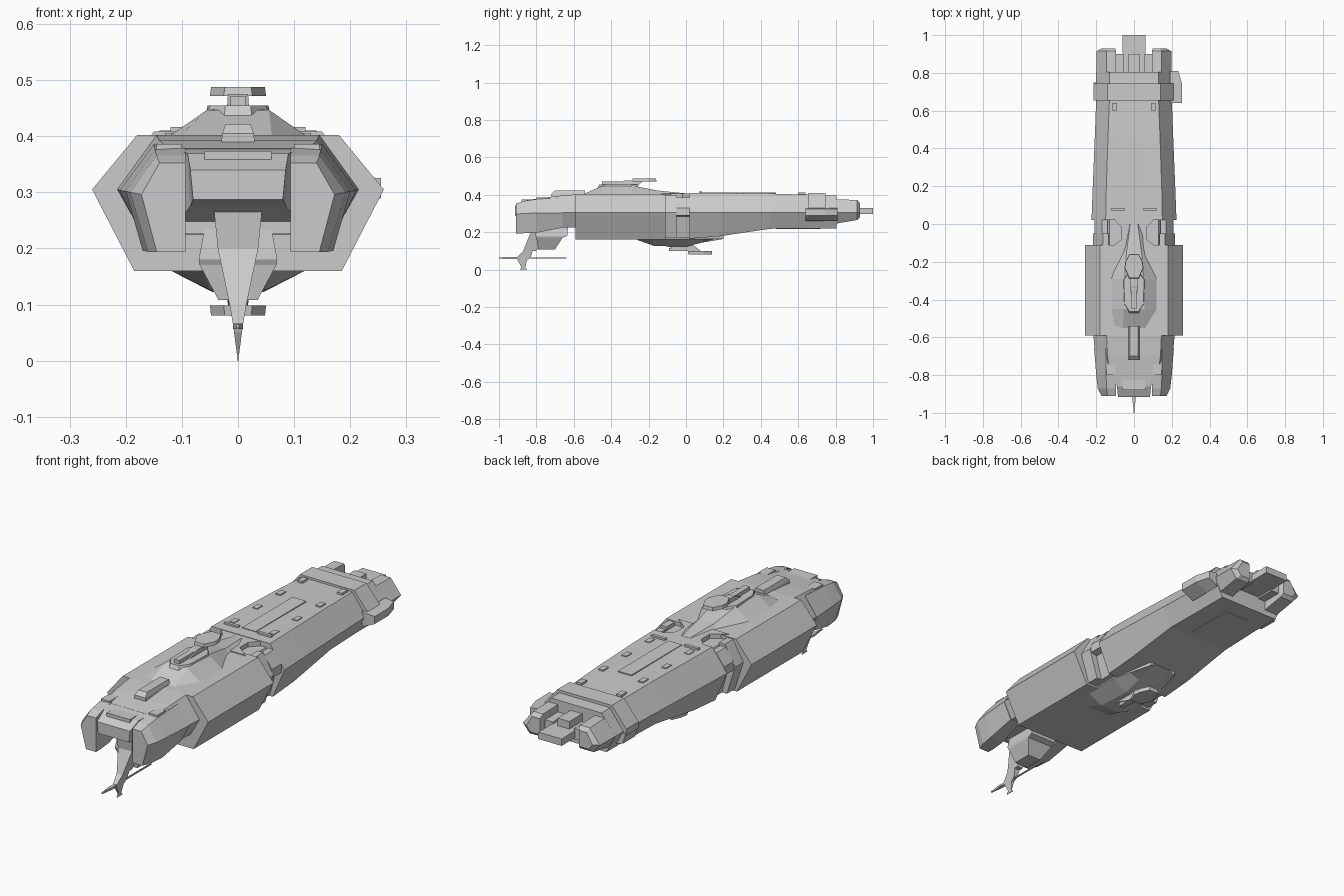
import bpy, bmesh


def mesh(name, rings, mirror=False):
    """Skin a list of equal-length point rings and cap both ends."""
    bm = bmesh.new()
    vs = [[bm.verts.new(p) for p in r] for r in rings]
    n = len(rings[0])
    for a, b in zip(vs, vs[1:]):
        for i in range(n):
            j = (i + 1) % n
            bm.faces.new((a[i], a[j], b[j], b[i]))
    bm.faces.new(vs[0][::-1])
    bm.faces.new(vs[-1])
    bmesh.ops.recalc_face_normals(bm, faces=bm.faces)
    me = bpy.data.meshes.new(name)
    bm.to_mesh(me)
    bm.free()
    ob = bpy.data.objects.new(name, me)
    bpy.context.collection.objects.link(ob)
    if mirror:
        ob.modifiers.new("mirror", 'MIRROR').use_mirror_merge = False
    return ob


def hull(name, sections):
    """Symmetric loft along y; each section is (y, half profile of (x, z))."""
    return mesh(name, [[(x, y, z) for x, z in h] + [(-x, y, z) for x, z in h[::-1]]
                       for y, h in sections])


def side(name, sections):
    """Mirrored pair lofted along y from closed (x, z) profiles."""
    return mesh(name, [[(x, y, z) for x, z in p] for y, p in sections], True)


def tower(name, levels):
    """Rectangular loft along z; levels are (z, y0, y1, half width)."""
    return mesh(name, [[(-w, a, z), (w, a, z), (w, b, z), (-w, b, z)] for z, a, b, w in levels])


def plate(name, half, z0, z1, inset=1.0):
    """Symmetric plan outline of (x, y) raised from z0 to z1."""
    out = half + [(-x, y) for x, y in half[::-1]]
    cy = sum(p[1] for p in out) / len(out)
    return mesh(name, [[(x, y, z0) for x, y in out],
                       [(x * inset, cy + (y - cy) * inset, z1) for x, y in out]])


def box(name, x0, x1, y0, y1, z0, z1, mirror=False):
    return mesh(name, [[(x0, y0, z), (x1, y0, z), (x1, y1, z), (x0, y1, z)] for z in (z0, z1)], mirror)


# --- main hull blocks ---
mid = [(0.18, 0.402), (0.26, 0.305), (0.185, 0.16)]
hull("mid_hull", [(-0.59, mid), (-0.11, mid)])
neck = [(0.13, 0.385), (0.185, 0.305), (0.15, 0.17)]
hull("neck", [(-0.12, neck), (0.03, neck)])
hull("rear_hull", [
    (0.02, [(0.15, 0.408), (0.225, 0.305), (0.165, 0.165)]),
    (0.18, [(0.147, 0.408), (0.219, 0.305), (0.165, 0.178)]),
    (0.45, [(0.138, 0.406), (0.208, 0.305), (0.16, 0.218)]),
    (0.66, [(0.13, 0.40), (0.20, 0.305), (0.155, 0.22)]),
    (0.805, [(0.13, 0.395), (0.20, 0.305), (0.155, 0.22)])])

# --- neck spine and collars ---
plate("neck_spine", [(0.13, -0.13), (0.065, -0.08), (0.065, -0.02), (0.12, 0.04)], 0.37, 0.406)
side("front_collar", [(y, [(0.135, 0.398), (0.165, 0.398), (0.218, 0.305), (0.175, 0.17), (0.13, 0.17)])
                      for y in (-0.11, -0.05)])
side("rear_collar", [(y, [(0.14, 0.385), (0.17, 0.385), (0.21, 0.33), (0.21, 0.29), (0.17, 0.28)])
                     for y in (-0.05, 0.02)])

# --- head ---
hull("head", [
    (-0.59, [(0.145, 0.402), (0.215, 0.305), (0.17, 0.225)]),
    (-0.70, [(0.14, 0.392), (0.205, 0.303), (0.165, 0.225)]),
    (-0.80, [(0.125, 0.378), (0.185, 0.30), (0.15, 0.226)])])
hull("head_roof", [
    (-0.76, [(0.12, 0.383), (0.12, 0.23)]),
    (-0.86, [(0.09, 0.369), (0.085, 0.275)]),
    (-0.915, [(0.085, 0.34), (0.08, 0.287)])])
side("jaw", [
    (-0.91, [(0.094, 0.352), (0.14, 0.352), (0.172, 0.296), (0.145, 0.194), (0.094, 0.194)]),
    (-0.87, [(0.094, 0.366), (0.145, 0.366), (0.192, 0.30), (0.160, 0.194), (0.094, 0.194)]),
    (-0.80, [(0.094, 0.379), (0.148, 0.376), (0.200, 0.302), (0.170, 0.196), (0.10, 0.196)]),
    (-0.66, [(0.12, 0.390), (0.150, 0.386), (0.211, 0.303), (0.172, 0.224), (0.12, 0.224)])])
box("brow_plate", -0.06, 0.06, -0.88, -0.80, 0.355, 0.374)
box("jaw_plate", 0.10, 0.145, -0.80, -0.74, 0.37, 0.386, True)
tower("bow_gun_house", [(0.37, -0.72, -0.54, 0.032), (0.405, -0.72, -0.54, 0.028),
                        (0.422, -0.70, -0.54, 0.022)])

# --- chin sensor pod, blade and antenna ---
tower("chin_pod", [(0.235, -0.80, -0.63, 0.06), (0.18, -0.805, -0.635, 0.07),
                   (0.17, -0.80, -0.66, 0.068), (0.108, -0.79, -0.70, 0.035)])
tower("chin_blade", [(0.29, -0.84, -0.72, 0.045), (0.20, -0.83, -0.74, 0.036),
                     (0.10, -0.87, -0.80, 0.015)])
tower("blade_foot", [(0.10, -0.87, -0.82, 0.015), (0.065, -0.905, -0.83, 0.009),
                     (0.05, -0.90, -0.85, 0.007), (0.012, -0.88, -0.86, 0.002),
                     (0.0, -0.89, -0.85, 0.002)])
box("antenna", -0.003, 0.003, -1.0, -0.64, 0.058, 0.064)
plate("antenna_vane", [(0.002, -0.98), (0.009, -0.93), (0.004, -0.89)], 0.056, 0.066)

# --- upper citadel and turret ---
hull("citadel", [(y, [(t, z), (b, 0.395)]) for y, t, b, z in (
    (-0.55, 0.06, 0.11, 0.402), (-0.45, 0.055, 0.13, 0.447), (-0.29, 0.05, 0.13, 0.449),
    (-0.15, 0.04, 0.06, 0.422), (0.0, 0.02, 0.05, 0.407))])
plate("citadel_deck", [(0.025, -0.475), (0.055, -0.43), (0.06, -0.29), (0.03, -0.25)], 0.43, 0.455, 0.9)
tower("turret_stem", [(0.445, -0.40, -0.26, 0.02), (0.475, -0.33, -0.23, 0.018)])
top_turret = [(0.025, -0.288), (0.05, -0.235), (0.046, -0.20), (0.025, -0.158)]
plate("turret_head", top_turret, 0.472, 0.488, 0.96)
box("turret_barrel", -0.013, 0.013, -0.45, -0.27, 0.455, 0.472)

# --- belly bulge and lower turret ---
hull("belly", [(y, [(b, 0.19), (b, 0.163), (t, z)]) for y, b, t, z in (
    (-0.26, 0.09, 0.06, 0.158), (-0.17, 0.125, 0.05, 0.126), (0.0, 0.125, 0.045, 0.122),
    (0.09, 0.10, 0.05, 0.145), (0.20, 0.07, 0.04, 0.178))])
tower("lower_stem", [(0.13, -0.12, 0.04, 0.02), (0.098, -0.02, 0.08, 0.018)])
plate("lower_turret", [(0.025, 0.01), (0.05, 0.06), (0.046, 0.095), (0.025, 0.14)], 0.098, 0.08, 0.96)
box("lower_barrel", -0.013, 0.013, -0.09, 0.03, 0.10, 0.116)

# --- stern ring and side pods ---
hull("stern_ring", [(y, [(0.14, 0.41), (0.215, 0.32), (0.215, 0.29), (0.19, 0.275)]) for y in (0.655, 0.745)])
mesh("right_pod", [[(0.19, y, 0.33), (x, y, 0.325), (x, y, 0.29), (0.19, y, 0.26)]
                   for y, x in ((0.64, 0.255), (0.74, 0.255), (0.81, 0.235))])
mesh("left_pod", [[(-0.17, y, 0.30), (-0.215, y, 0.30), (-0.20, y, 0.25), (-0.16, y, 0.24)]
                  for y in (0.66, 0.75)])

# --- engines ---
side("engine", [
    (0.80, [(0.095, 0.375), (0.145, 0.375), (0.20, 0.305), (0.165, 0.245), (0.095, 0.245)]),
    (0.915, [(0.095, 0.372), (0.145, 0.372), (0.198, 0.305), (0.165, 0.265), (0.095, 0.265)]),
    (0.93, [(0.10, 0.355), (0.14, 0.355), (0.17, 0.305), (0.15, 0.28), (0.10, 0.28)])])
box("engine_link", 0.055, 0.10, 0.80, 0.90, 0.29, 0.34, True)
box("tail_slab", -0.06, 0.06, 0.78, 1.0, 0.298, 0.33)
box("tail_beam", -0.03, 0.03, 0.79, 0.90, 0.32, 0.365)

# --- shallow deck panels ---
plate("spine_panel", [(0.035, 0.08), (0.035, 0.45)], 0.40, 0.411)
for i, y in enumerate((0.10, 0.27, 0.44, 0.60)):
    box(f"deck_hatch_{i}", 0.09, 0.115, y, y + 0.04, 0.395, 0.411, True)
box("deck_ridge", 0.05, 0.12, 0.07, 0.085, 0.40, 0.416, True)
box("keel_panel", -0.06, 0.06, 0.48, 0.72, 0.217, 0.225)
